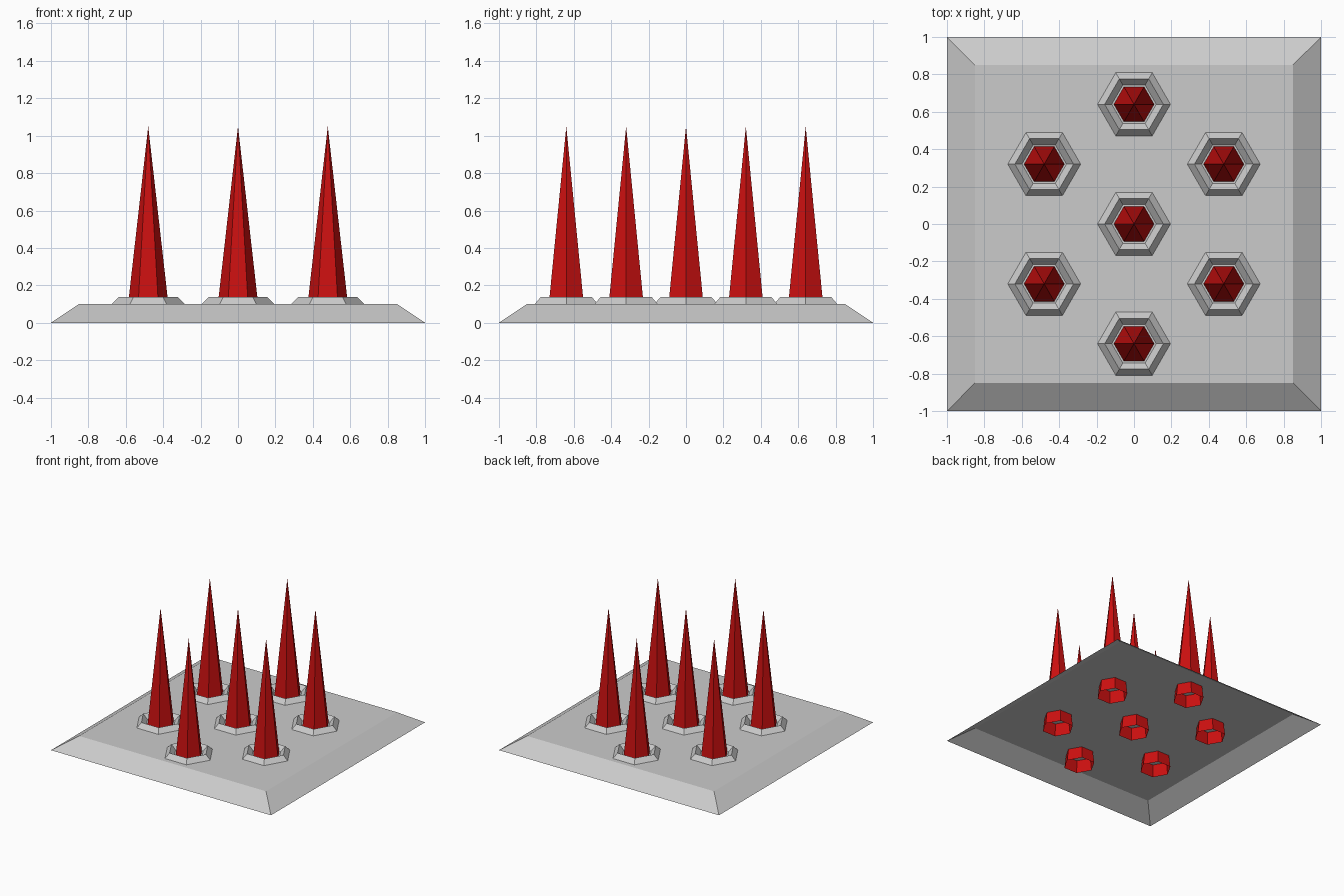
import bpy, bmesh
from math import sin, cos, pi

if "Cube" in bpy.data.objects:
    bpy.data.objects.remove(bpy.data.objects["Cube"])


def loft(name, profile, sides, phase=0.0, loc=(0, 0, 0), cap_top=False, mat=None):
    """Loft (radius, z) rings of a regular polygon; radius 0 makes a point."""
    bm = bmesh.new()
    prev = None
    for r, z in profile:
        if r == 0:
            ring = [bm.verts.new((0, 0, z))] * sides
        else:
            ring = [bm.verts.new((r * cos(phase + 2 * pi * i / sides),
                                  r * sin(phase + 2 * pi * i / sides), z))
                    for i in range(sides)]
        if prev:
            for i in range(sides):
                j = (i + 1) % sides
                face = [prev[i], prev[j], ring[j], ring[i]]
                bm.faces.new(list(dict.fromkeys(face)))
        prev = ring
    if cap_top:
        bm.faces.new(prev)
    mesh = bpy.data.meshes.new(name)
    bm.to_mesh(mesh)
    bm.free()
    obj = bpy.data.objects.new(name, mesh)
    obj.location = loc
    bpy.context.collection.objects.link(obj)
    if mat:
        mesh.materials.append(mat)
    return obj


red = bpy.data.materials.new("spike_red")
red.diffuse_color = (0.6, 0.005, 0.005, 1)
red.use_nodes = True
red.node_tree.nodes["Principled BSDF"].inputs["Base Color"].default_value = red.diffuse_color

# Base plate: shallow square frustum, open underneath
R2 = 2 ** 0.5
loft("base_plate", [(R2, 0), (0.85 * R2, 0.1)], 4, pi / 4, cap_top=True)

# Spikes standing through ridged hexagonal collars
spots = [(0, 0), (0, 0.64), (0, -0.64)]
spots += [(sx * 0.48, sy * 0.32) for sx in (-1, 1) for sy in (-1, 1)]
for n, (x, y) in enumerate(spots, 1):
    loft(f"collar_{n}", [(0.195, 0.1), (0.157, 0.138), (0.119, 0.1)], 6, loc=(x, y, 0))
    loft(f"spike_{n}", [(0.119, 0), (0, 1.05)], 6, loc=(x, y, 0), mat=red)
